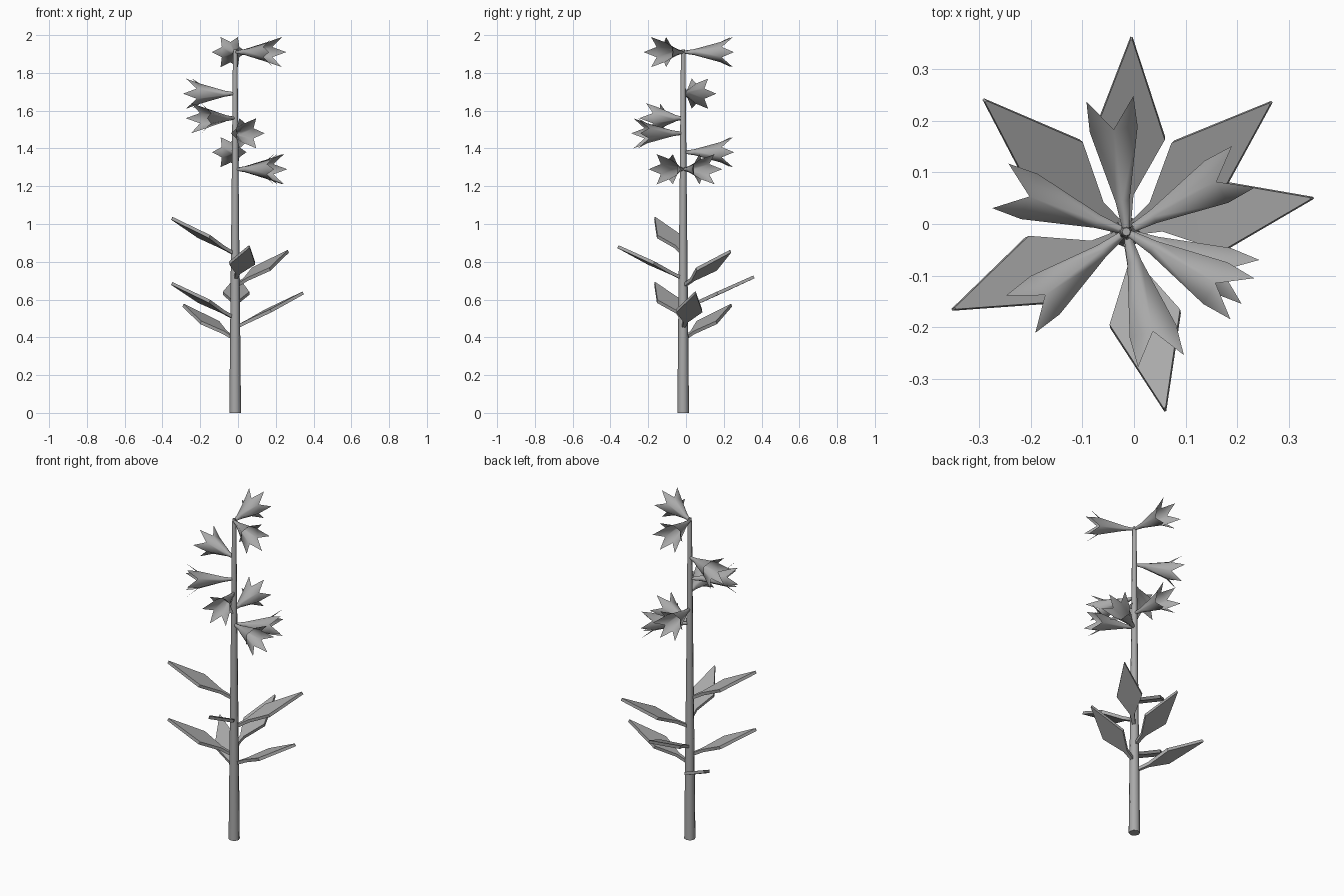
import bpy, bmesh, math
from mathutils import Vector, Matrix

cube = bpy.data.objects.get("Cube")
if cube:
    bpy.data.objects.remove(cube, do_unlink=True)

mat = bpy.data.materials.new("plain_grey")
mat.use_nodes = True
colour = (0.4, 0.4, 0.4, 1)
mat.diffuse_color = colour
mat.node_tree.nodes["Principled BSDF"].inputs["Base Color"].default_value = colour

AXIS = Vector((-0.015, -0.015, 0))


def finish(name, bm, angle=40):
    bmesh.ops.recalc_face_normals(bm, faces=bm.faces)
    mesh = bpy.data.meshes.new(name)
    bm.to_mesh(mesh)
    bm.free()
    mesh.materials.append(mat)
    obj = bpy.data.objects.new(name, mesh)
    bpy.context.collection.objects.link(obj)
    bpy.ops.object.select_all(action='DESELECT')
    obj.select_set(True)
    bpy.context.view_layer.objects.active = obj
    bpy.ops.object.shade_smooth_by_angle(angle=math.radians(angle))
    return obj


def ring(bm, x, radius, offset, sides=6):
    """Ring of vertices around the local x axis."""
    step = math.tau / sides
    return [bm.verts.new((x, radius * math.cos(offset + i * step),
                          radius * math.sin(offset + i * step))) for i in range(sides)]


def bridge(bm, a, b):
    for i in range(len(a)):
        j = (i + 1) % len(a)
        bm.faces.new((a[i], a[j], b[j], b[i]))


# Tapered stem
def build_stem():
    bm = bmesh.new()
    rings = [ring(bm, z, r, 0, 8) for z, r in
             ((0, 0.031), (0.6, 0.025), (1.25, 0.018), (1.9, 0.012), (1.925, 0.008))]
    for a, b in zip(rings, rings[1:]):
        bridge(bm, a, b)
    bm.faces.new(rings[0])
    bm.faces.new(rings[-1])
    stand = Matrix.Translation(AXIS) @ Matrix.Rotation(-math.pi / 2, 4, 'Y')
    bmesh.ops.transform(bm, matrix=stand, verts=bm.verts)
    finish("stem", bm, 50)


# Open trumpet flower with six pointed petals
def build_flower(name, z, heading):
    bm = bmesh.new()
    shift = math.radians(30)
    root = ring(bm, 0.0, 0.007, shift)
    neck = ring(bm, 0.06, 0.016, shift)
    rim = ring(bm, 0.2, 0.054, shift)
    tips = ring(bm, 0.26, 0.092, 2 * shift)
    bridge(bm, root, neck)
    bridge(bm, neck, rim)
    for i in range(6):
        bm.faces.new((rim[i], rim[(i + 1) % 6], tips[i]))
    place = Matrix.Translation(AXIS + Vector((0, 0, z))) @ Matrix.Rotation(math.radians(heading), 4, 'Z')
    bmesh.ops.transform(bm, matrix=place, verts=bm.verts)
    finish(name, bm, 60)


# Flat diamond leaf on a thin stalk, from the stem to its tip
def build_leaf(name, z, tip):
    bm = bmesh.new()
    along = Vector(tip) - AXIS - Vector((0, 0, z))
    length = along.length
    side = Vector((0, 0, 1)).cross(along).normalized()
    up = along.cross(side).normalized()
    sections = []
    for t, half, thick in ((0, 0.008, 0.008), (0.2, 0.012, 0.009),
                           (0.49, 0.07, 0.009), (1, 0.002, 0.008)):
        centre = AXIS + Vector((0, 0, z)) + along * t
        sections.append([bm.verts.new(centre + side * half * s + up * thick * u)
                         for s, u in ((-1, -1), (1, -1), (1, 1), (-1, 1))])
    for a, b in zip(sections, sections[1:]):
        bridge(bm, a, b)
    bm.faces.new(sections[0])
    bm.faces.new(sections[-1])
    finish(name, bm, 40)


build_stem()

flowers = [(1.91, 97), (1.91, -30), (1.69, 160), (1.56, 218),
           (1.48, -75), (1.38, 97), (1.29, 29), (1.29, -22)]
for i, (z, heading) in enumerate(flowers, 1):
    build_flower(f"flower_{i}", z, heading)

leaves = [(0.84, (-0.35, -0.165, 1.03)), (0.67, (0.265, 0.235, 0.855)),
          (0.71, (0.06, -0.36, 0.88)), (0.5, (-0.35, -0.165, 0.685)),
          (0.45, (0.345, 0.05, 0.635)), (0.55, (-0.005, 0.36, 0.72)),
          (0.39, (-0.29, 0.24, 0.57))]
for i, (z, tip) in enumerate(leaves, 1):
    build_leaf(f"leaf_{i}", z, tip)
